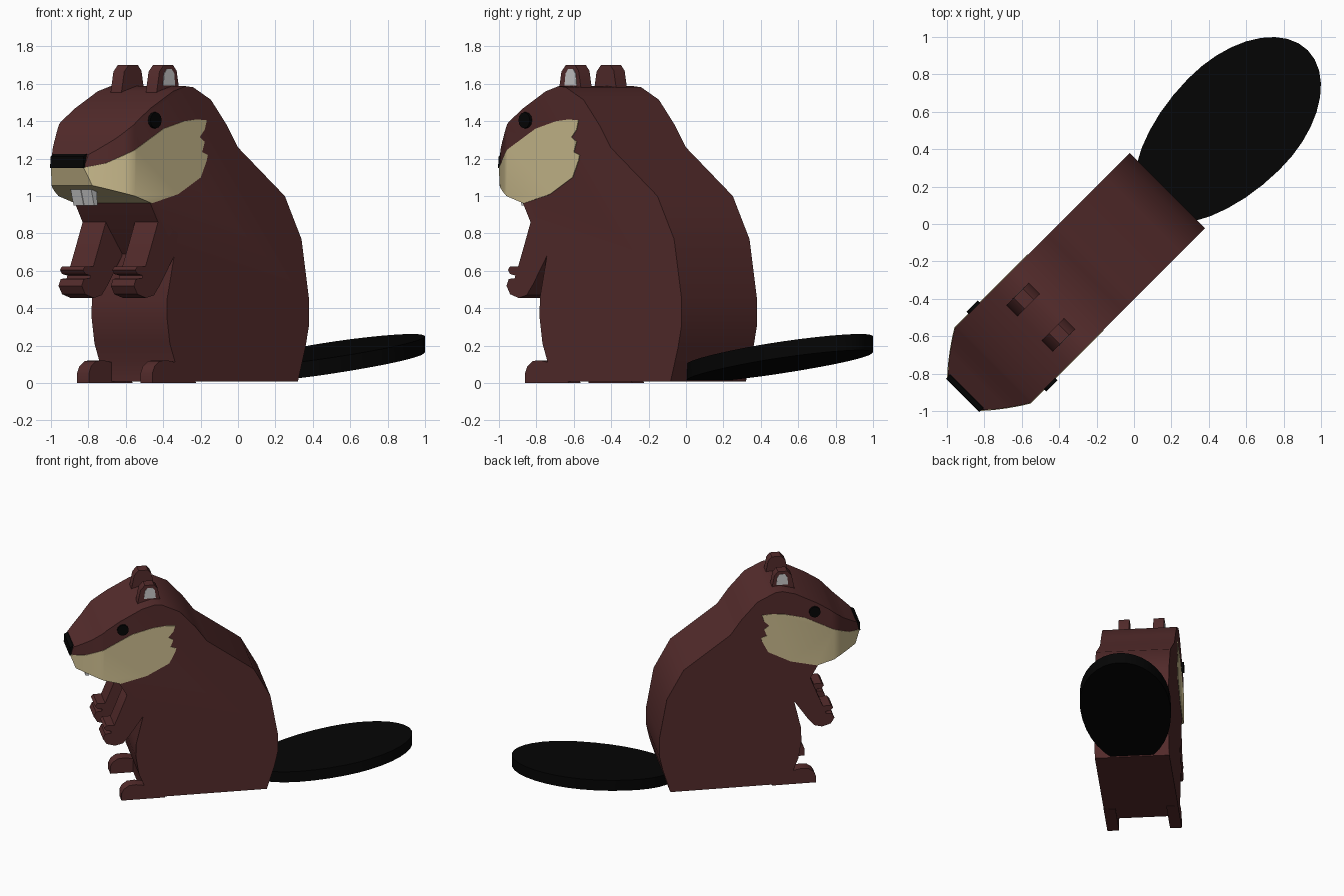
import bpy, bmesh, math
from mathutils import Matrix, Vector

if "Cube" in bpy.data.objects:
    bpy.data.objects.remove(bpy.data.objects["Cube"])

TURN = Matrix.Rotation(math.radians(-45), 4, 'Z')   # the animal faces diagonally
HALF = 0.285                                        # half body width


def material(name, rgb):
    m = bpy.data.materials.new(name)
    m.diffuse_color = (*rgb, 1)
    m.use_nodes = True
    m.node_tree.nodes["Principled BSDF"].inputs["Base Color"].default_value = m.diffuse_color
    return m


BROWN = material("brown fur", (0.090, 0.025, 0.025))
TAN = material("tan fur", (0.62, 0.52, 0.28))
BLACK = material("black", (0.0015, 0.0015, 0.0015))
GREY = material("light grey", (0.60, 0.60, 0.60))

# Plan outline of the muzzle: (y, half width)
MUZZLE = [(-1.068, 0.285), (-1.115, 0.256), (-1.177, 0.213), (-1.235, 0.168), (-1.287, 0.12)]


def muzzle_width(y):
    if y >= MUZZLE[0][0]:
        return HALF
    for (y0, w0), (y1, w1) in zip(MUZZLE, MUZZLE[1:]):
        if y >= y1:
            return w0 + (w1 - w0) * (y - y0) / (y1 - y0)
    return MUZZLE[-1][1]


def finish(name, bm, mat):
    bmesh.ops.recalc_face_normals(bm, faces=bm.faces[:])
    bm.transform(TURN)
    me = bpy.data.meshes.new(name)
    bm.to_mesh(me)
    bm.free()
    me.materials.append(mat)
    ob = bpy.data.objects.new(name, me)
    bpy.context.collection.objects.link(ob)
    bpy.ops.object.select_all(action='DESELECT')
    ob.select_set(True)
    bpy.context.view_layer.objects.active = ob
    bpy.ops.object.shade_smooth_by_angle(angle=math.radians(35))
    return ob


def prism(name, profile, x0, x1, mat, taper=False):
    """Side profile of (y, z) points pushed from x0 to x1, optionally narrowed to the muzzle plan."""
    bm = bmesh.new()
    face = bm.faces.new([bm.verts.new((x0, y, z)) for y, z in profile])
    ext = bmesh.ops.extrude_face_region(bm, geom=[face])
    for v in ext['geom']:
        if isinstance(v, bmesh.types.BMVert):
            v.co.x = x1
    if taper:
        for y, _ in MUZZLE[:-1]:
            bmesh.ops.bisect_plane(bm, geom=bm.verts[:] + bm.edges[:] + bm.faces[:],
                                   plane_co=Vector((0, y, 0)), plane_no=Vector((0, 1, 0)))
        for v in bm.verts:
            v.co.x -= math.copysign(HALF - muzzle_width(v.co.y), v.co.x)
    return finish(name, bm, mat)


def pair(name, profile, inner, outer, mat):
    for side, s in (("left", -1), ("right", 1)):
        prism(f"{side}_{name}", profile, s * inner, s * outer, mat)


# Body and head in one silhouette
body = [(0.168, 0.008), (0.225, 0.19), (0.252, 0.31), (0.252, 0.45), (0.195, 0.77), (0.069, 1.0),
        (-0.285, 1.26), (-0.37, 1.38), (-0.49, 1.515), (-0.625, 1.582), (-0.68, 1.587),
        (-0.776, 1.56), (-0.945, 1.47), (-1.05, 1.40), (-1.15, 1.31), (-1.268, 1.222),
        (-1.287, 1.15), (-1.25, 1.06), (-0.95, 0.965), (-0.89, 0.86), (-0.765, 0.69),
        (-0.82, 0.455), (-0.822, 0.35), (-0.80, 0.21), (-0.76, 0.11), (-0.76, 0.008)]
prism("body", body, -HALF, HALF, BROWN, True)

# Tan cheeks, lip and chin: a slightly wider slice with a ragged rear edge
cheeks = [(-1.291, 1.152), (-1.255, 1.056), (-0.94, 0.961), (-0.74, 1.01), (-0.57, 1.10),
          (-0.525, 1.19), (-0.517, 1.22), (-0.56, 1.235), (-0.54, 1.29), (-0.578, 1.315),
          (-0.54, 1.355), (-0.525, 1.405), (-0.60, 1.41), (-0.695, 1.40), (-0.85, 1.36),
          (-1.06, 1.25), (-1.20, 1.175)]
prism("cheeks", cheeks, -HALF - 0.004, HALF + 0.004, TAN, True)

# Nose
prism("nose", [(-1.268, 1.226), (-1.292, 1.212), (-1.296, 1.15), (-1.262, 1.15), (-1.25, 1.222)],
      -0.125, 0.125, BLACK)

# Two front teeth
pair("tooth", [(-1.195, 1.06), (-1.165, 0.95), (-1.14, 0.95), (-1.15, 1.08)], 0.002, 0.078, GREY)

# Arms with thumb and paw
arm = [(-0.87, 0.88), (-0.89, 0.86), (-0.945, 0.72), (-0.985, 0.622), (-1.045, 0.624),
       (-1.062, 0.605), (-1.045, 0.583), (-1.005, 0.575), (-1.01, 0.56), (-1.055, 0.557),
       (-1.072, 0.52), (-1.045, 0.475), (-0.98, 0.455), (-0.92, 0.47), (-0.87, 0.53),
       (-0.76, 0.69), (-0.74, 0.80)]
pair("arm", arm, 0.11, HALF, BROWN)

# Feet
foot = [(-0.60, 0.0), (-0.931, 0.0), (-0.931, 0.055), (-0.915, 0.09), (-0.875, 0.118),
        (-0.82, 0.122), (-0.70, 0.10)]
pair("foot", foot, 0.195, HALF, BROWN)

# Ears with grey inner plates on the outward side
ear = [(-0.79, 1.55), (-0.768, 1.665), (-0.735, 1.70), (-0.665, 1.70), (-0.638, 1.67), (-0.615, 1.55)]
pair("ear", ear, 0.092, 0.174, BROWN)
inner = [(-0.742, 1.592), (-0.734, 1.655), (-0.715, 1.678), (-0.677, 1.678), (-0.659, 1.655), (-0.652, 1.592)]
pair("ear_inner", inner, 0.168, 0.177, GREY)

# Eyes
eye = [(-0.922 + 0.043 * math.cos(a * math.pi / 6), 1.405 + 0.043 * math.sin(a * math.pi / 6))
       for a in range(12)]
pair("eye", eye, 0.27, 0.302, BLACK)

# Flat paddle tail, sloping up to the tip
bm = bmesh.new()
ring = []
for i in range(33):
    t = math.radians(-162 + 324 * i / 32)
    y = 0.767 + (0.547 if math.cos(t) > 0 else 0.68) * math.cos(t)
    ring.append(bm.verts.new((0.345 * math.sin(t), y, 0.028 + 0.14 * (y - 0.255))))
ext = bmesh.ops.extrude_face_region(bm, geom=[bm.faces.new(ring)])
bmesh.ops.translate(bm, vec=(0, 0, 0.086), verts=[v for v in ext['geom'] if isinstance(v, bmesh.types.BMVert)])
finish("tail", bm, BLACK)
